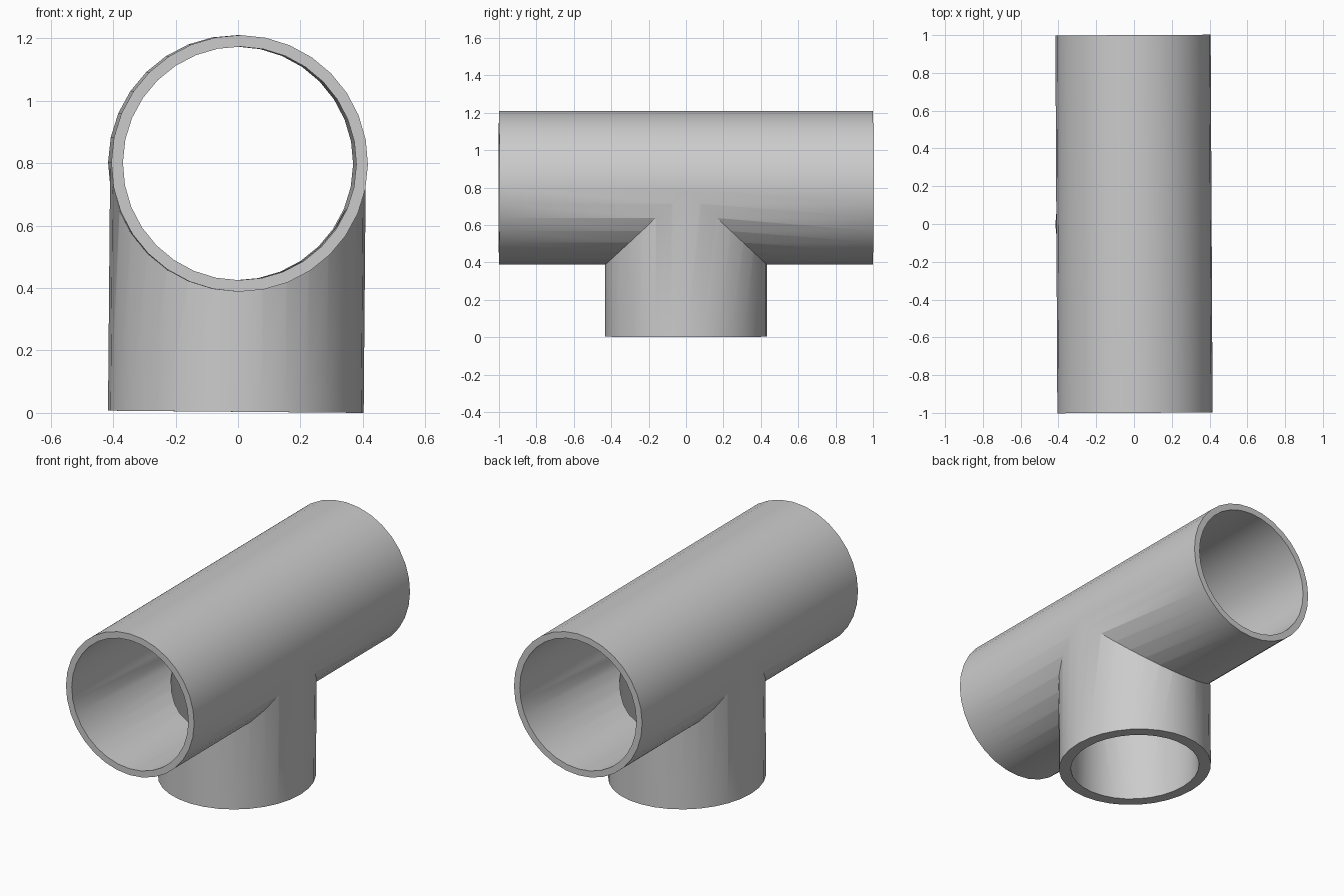
import bpy, math
from mathutils import Matrix

if "Cube" in bpy.data.objects:
    bpy.data.objects.remove(bpy.data.objects["Cube"])

AXIS_Z = 0.799


def tube(name, rx, ry, length, loc, rot=(0, 0, 0), sides=32):
    bpy.ops.mesh.primitive_cylinder_add(vertices=sides, radius=1, depth=length)
    ob = bpy.context.object
    ob.name = name
    ob.data.transform(Matrix.Diagonal((rx, ry, 1, 1)))
    ob.location, ob.rotation_euler = loc, rot
    bpy.ops.object.transform_apply(location=True, rotation=True, scale=True)
    return ob


def boolean(target, other, op):
    bpy.context.view_layer.objects.active = target
    mod = target.modifiers.new(op.lower(), 'BOOLEAN')
    mod.operation, mod.solver, mod.object = op, 'EXACT', other
    bpy.ops.object.modifier_apply(modifier=mod.name)
    bpy.data.objects.remove(other)


flat = (math.pi / 2, 0, 0)

# main run and its downward branch
tee = tube("pipe_tee", 0.411, 0.411, 2.0, (0, 0, AXIS_Z), flat)
boolean(tee, tube("branch", 0.4095, 0.432, 0.793, (0, 0, 0.4), (0, 0, math.pi / 2 * 0)), 'UNION')

# hollow bores through the run and up the branch
boolean(tee, tube("run_bore", 0.374, 0.374, 2.4, (0, 0, AXIS_Z), flat), 'DIFFERENCE')
boolean(tee, tube("branch_bore", 0.346, 0.364, 1.0, (0, 0, 0.3)), 'DIFFERENCE')

# slight lean of the whole fitting about the run axis centre
pivot = Matrix.Translation((0, 0, AXIS_Z))
lean = Matrix.Rotation(math.radians(0.3), 4, 'Z') @ Matrix.Rotation(math.radians(0.5), 4, 'Y')
tee.data.transform(pivot @ lean @ pivot.inverted())

# smooth walls, crisp rims
bpy.ops.object.select_all(action='DESELECT')
tee.select_set(True)
bpy.context.view_layer.objects.active = tee
bpy.ops.object.shade_smooth_by_angle(angle=math.radians(30))
